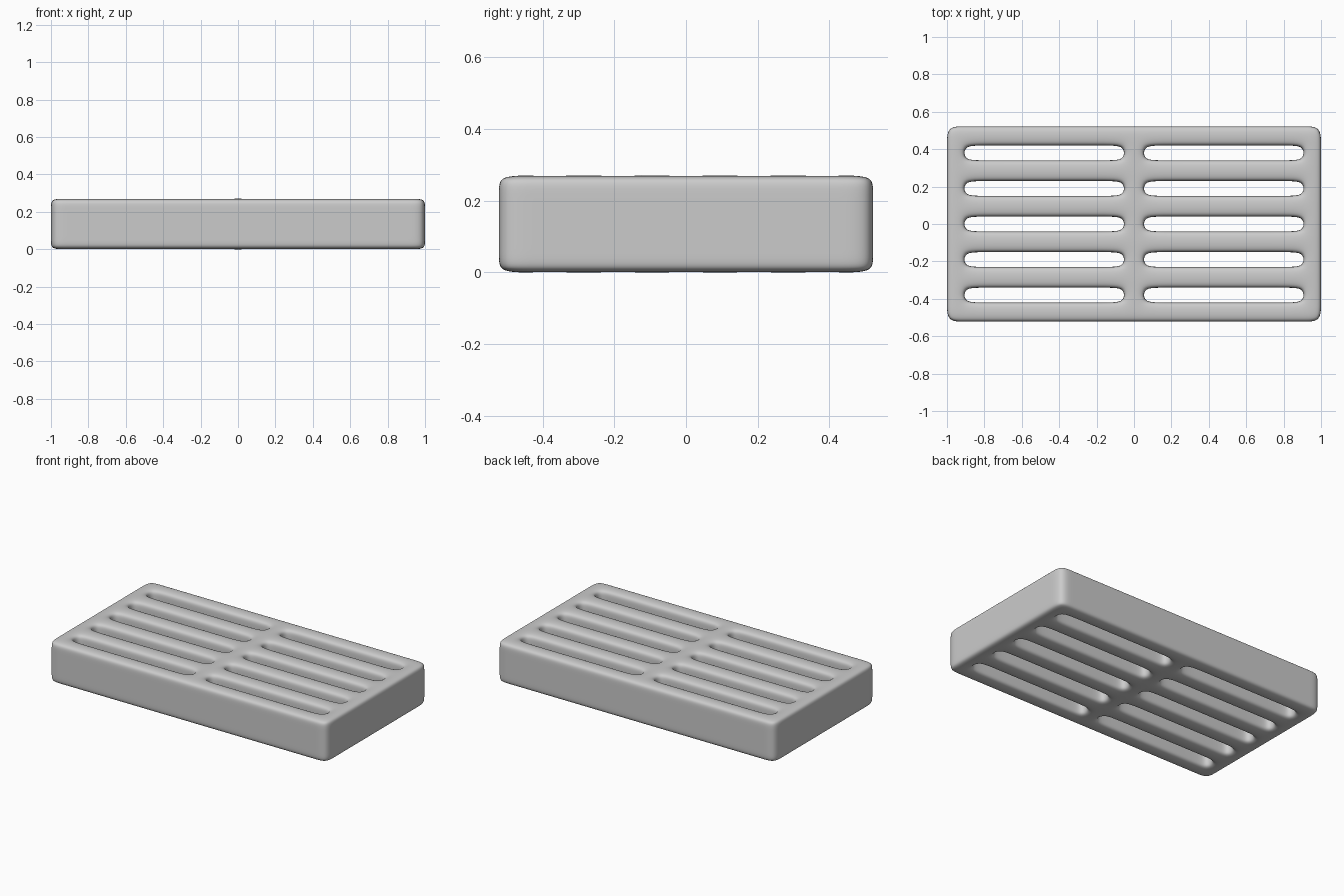
import bpy, bmesh

if "Cube" in bpy.data.objects:
    bpy.data.objects.remove(bpy.data.objects["Cube"])

# Cage lines: outer frame, slot ends with support loops, centre divider
half_x = [0.05, 0.14, 0.82, 0.91, 1.0]
xs = [-v for v in reversed(half_x)] + half_x
ys = [-0.522]
for k in range(-2, 3):
    ys += [k * 0.19 - 0.04, k * 0.19 + 0.04]
ys.append(0.522)
zs = [-0.001, 0.04, 0.23, 0.27]


def solid(i, j, k):
    """True where a cage cell is filled (not a slot, not outside)."""
    if not (0 <= i < len(xs) - 1 and 0 <= j < len(ys) - 1 and 0 <= k < len(zs) - 1):
        return False
    return j % 2 == 0 or i in (0, 4, 8)


# Slotted grate: skin the filled cells
bm = bmesh.new()
verts = {}


def vert(p):
    if p not in verts:
        verts[p] = bm.verts.new((xs[p[0]], ys[p[1]], zs[p[2]]))
    return verts[p]


for i in range(len(xs) - 1):
    for j in range(len(ys) - 1):
        for k in range(len(zs) - 1):
            if not solid(i, j, k):
                continue
            for axis in range(3):
                for side in (0, 1):
                    n = [i, j, k]
                    n[axis] += 1 if side else -1
                    if solid(*n):
                        continue
                    u, v = (axis + 1) % 3, (axis + 2) % 3
                    loop = []
                    for du, dv in ((0, 0), (1, 0), (1, 1), (0, 1)):
                        p = [i, j, k]
                        p[axis] += side
                        p[u] += du
                        p[v] += dv
                        loop.append(vert(tuple(p)))
                    bm.faces.new(loop if side else loop[::-1])

mesh = bpy.data.meshes.new("slotted_grate")
bm.to_mesh(mesh)
bm.free()
mesh.shade_smooth()
grate = bpy.data.objects.new("slotted_grate", mesh)
bpy.context.collection.objects.link(grate)

# Soft rounded edges
sub = grate.modifiers.new("rounding", "SUBSURF")
sub.levels = sub.render_levels = 3
